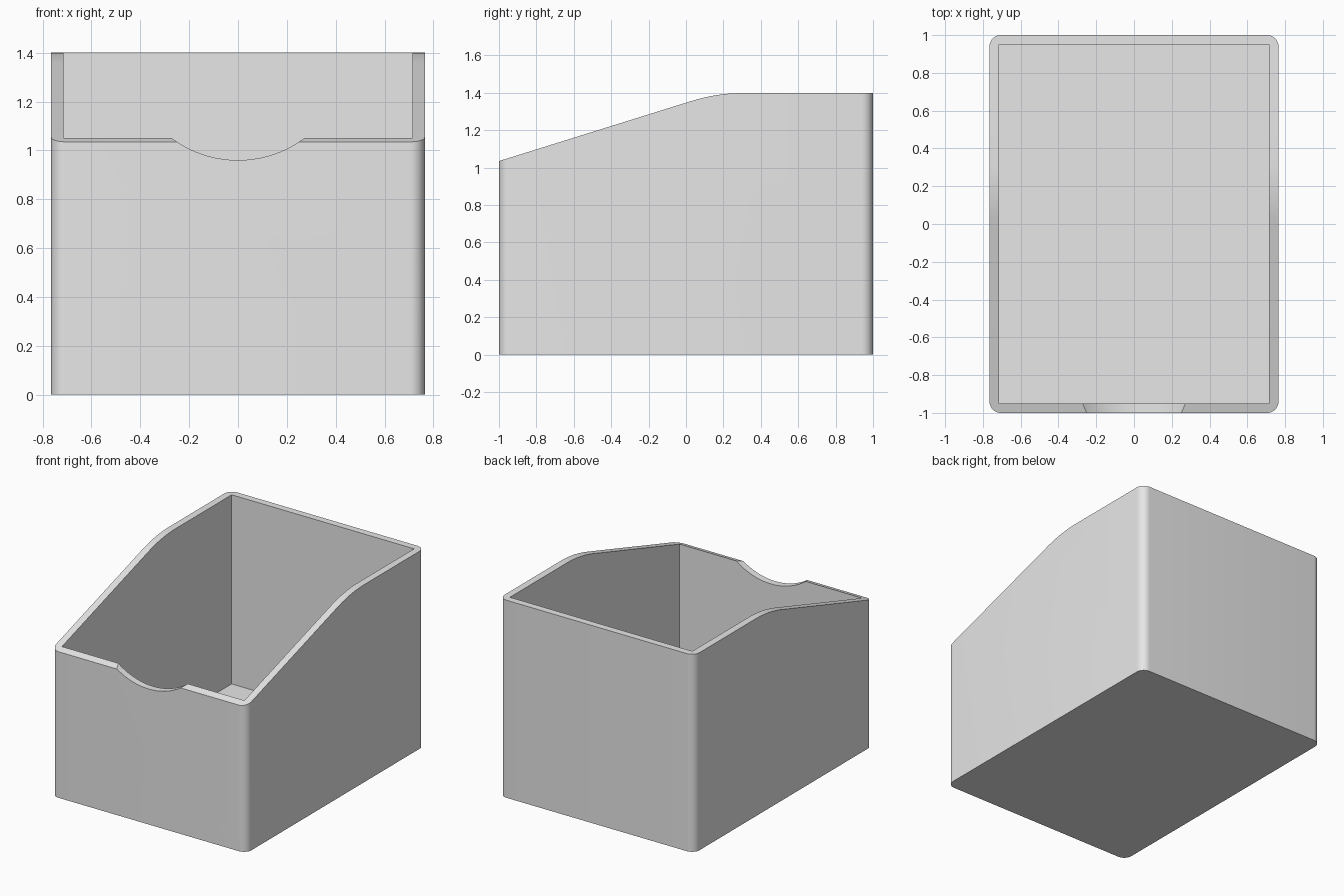
import bpy
import bmesh
from math import radians, sin, cos, tan, atan
from mathutils import Vector

default = bpy.data.objects.get("Cube")
if default:
    bpy.data.objects.remove(default, do_unlink=True)

HALF_X, HALF_Y, HEIGHT = 0.765, 1.0, 1.4
WALL, FLOOR, CORNER = 0.05, 0.06, 0.06
FRONT_Z, SLOPE, BEND = 1.035, 0.312, 1.0      # sloped rim and its bend radius
NOTCH_R, NOTCH_LOW = 0.455, 0.96


def prism(name, points, offset):
    """Closed solid made by extruding a planar outline along an offset."""
    bm = bmesh.new()
    face = bm.faces.new([bm.verts.new(p) for p in points])
    extruded = bmesh.ops.extrude_face_region(bm, geom=[face], use_keep_orig=True)
    moved = [g for g in extruded["geom"] if isinstance(g, bmesh.types.BMVert)]
    bmesh.ops.translate(bm, verts=moved, vec=Vector(offset))
    bmesh.ops.recalc_face_normals(bm, faces=bm.faces)
    mesh = bpy.data.meshes.new(name)
    bm.to_mesh(mesh)
    bm.free()
    obj = bpy.data.objects.new(name, mesh)
    bpy.context.collection.objects.link(obj)
    return obj


def arc(cx, cy, radius, start, end, steps):
    angles = [radians(start + (end - start) * i / steps) for i in range(steps + 1)]
    return [(cx + radius * cos(a), cy + radius * sin(a)) for a in angles]


# Outer body with rounded upright corners
outline = []
for i, (sx, sy) in enumerate([(1, 1), (-1, 1), (-1, -1), (1, -1)]):
    outline += arc(sx * (HALF_X - CORNER), sy * (HALF_Y - CORNER),
                   CORNER, 90 * i, 90 * i + 90, 10)
bin_body = prism("open_bin", [(x, y, 0) for x, y in outline], (0, 0, HEIGHT))

# Square-cornered cavity
ix, iy = HALF_X - WALL, HALF_Y - WALL
cavity = prism("cavity_cutter",
               [(-ix, -iy, FLOOR), (ix, -iy, FLOOR), (ix, iy, FLOOR), (-ix, iy, FLOOR)],
               (0, 0, 2))

# Everything above the sloped rim, with a smooth bend into the level part
angle = atan(SLOPE)
corner_y = -HALF_Y + (HEIGHT - FRONT_Z) / SLOPE
bend_y = corner_y + BEND * tan(angle / 2)
bend = arc(bend_y, HEIGHT - BEND, BEND, 90 + angle * 180 / 3.14159265, 90, 12)
rim = [(-1.2, FRONT_Z - 0.2 * SLOPE)] + bend + [(bend_y, 2), (-1.2, 2)]
slope = prism("slope_cutter", [(-1, y, z) for y, z in rim], (2, 0, 0))

# Round finger notch through the front wall
circle = arc(0, NOTCH_LOW + NOTCH_R, NOTCH_R, -90, 270, 96)[:-1]
notch = prism("notch_cutter", [(x, -1.1, z) for x, z in circle], (0, 0.3, 0))

# Cut the parts away and bake the result
cutters = [cavity, slope, notch]
for cutter in cutters:
    cutter.hide_render = True
    mod = bin_body.modifiers.new(cutter.name, "BOOLEAN")
    mod.operation = "DIFFERENCE"
    mod.solver = "EXACT"
    mod.object = cutter
bpy.context.view_layer.update()
graph = bpy.context.evaluated_depsgraph_get()
baked = bpy.data.meshes.new_from_object(bin_body.evaluated_get(graph))
bin_body.modifiers.clear()
bin_body.data = baked
for cutter in cutters:
    bpy.data.objects.remove(cutter, do_unlink=True)

# Plain grey finish
grey = bpy.data.materials.new("plain_grey")
grey.use_nodes = True
colour = (0.8, 0.8, 0.8, 1)
grey.diffuse_color = colour
grey.node_tree.nodes["Principled BSDF"].inputs["Base Color"].default_value = colour
baked.materials.clear()
baked.materials.append(grey)

# Smooth corners, crisp rims
bpy.ops.object.select_all(action="DESELECT")
bin_body.select_set(True)
bpy.context.view_layer.objects.active = bin_body
bpy.ops.object.shade_smooth_by_angle(angle=radians(30))
